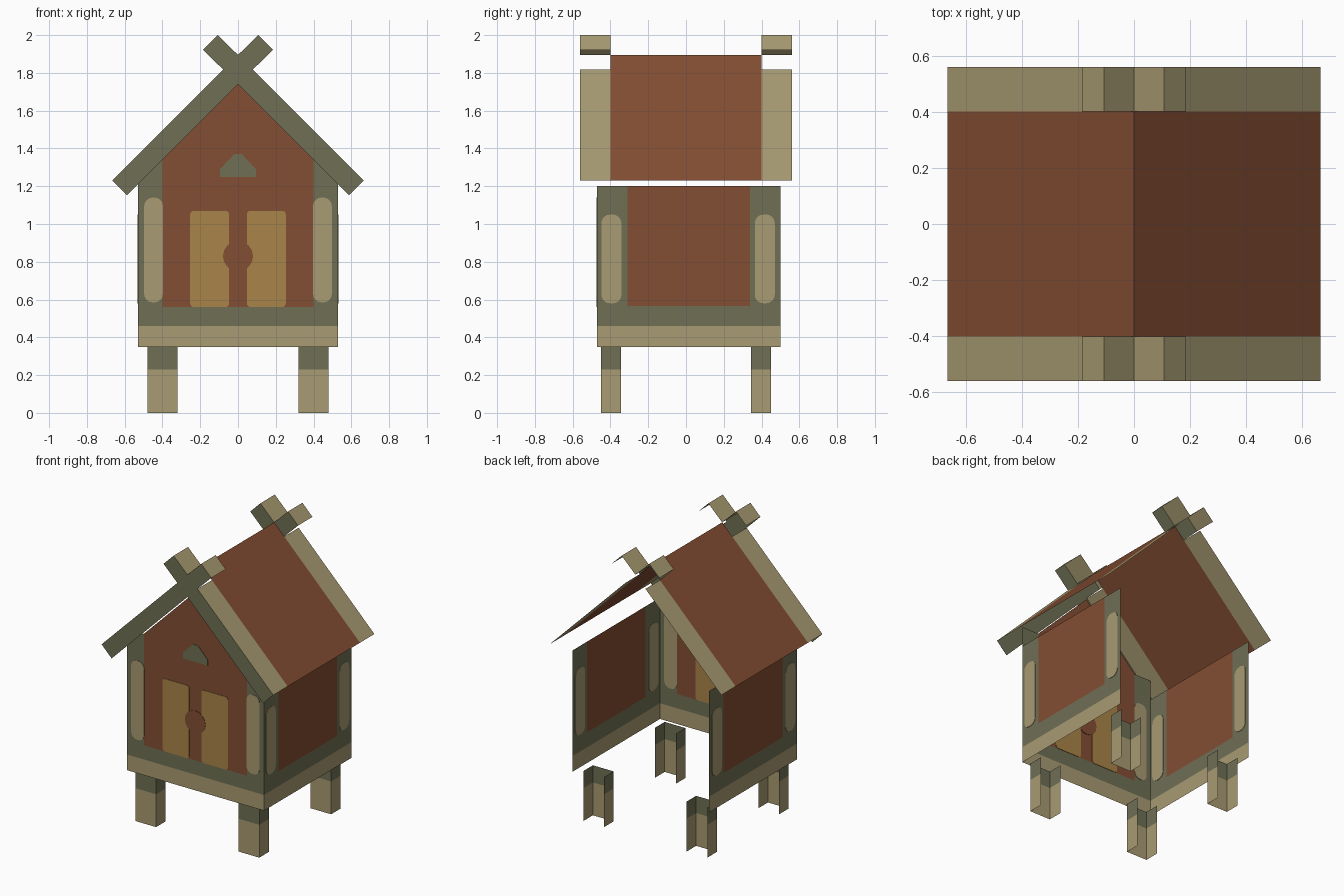
import bpy, bmesh, math
from mathutils import Vector

if "Cube" in bpy.data.objects:
    bpy.data.objects.remove(bpy.data.objects["Cube"])


def material(name, hexa):
    m = bpy.data.materials.new(name)
    lin = []
    for i in (0, 2, 4):
        c = int(hexa[i:i + 2], 16) / 255
        lin.append(c / 12.92 if c <= 0.04045 else ((c + 0.055) / 1.055) ** 2.4)
    m.diffuse_color = (*lin, 1)
    m.use_nodes = True
    m.node_tree.nodes["Principled BSDF"].inputs["Base Color"].default_value = m.diffuse_color
    return m


TAN, OLIVE, RED, OCHRE = range(4)
MATS = [material("tan wood", "A89B72"), material("olive wood", "706F55"),
        material("red brown", "844E33"), material("ochre door", "AA8448")]


def finish(name, bm):
    me = bpy.data.meshes.new(name)
    bm.to_mesh(me)
    bm.free()
    for m in MATS:
        me.materials.append(m)
    ob = bpy.data.objects.new(name, me)
    bpy.context.collection.objects.link(ob)
    return ob


def sheets(name, polys, centre=(0, 0, 1)):
    """Open sheet mesh from (points, colour); faces point away from centre."""
    bm = bmesh.new()
    for pts, col in polys:
        f = bm.faces.new([bm.verts.new(p) for p in pts])
        f.material_index = col
        f.normal_update()
        if f.normal.dot(f.calc_center_median() - Vector(centre)) < 0:
            f.normal_flip()
    bmesh.ops.remove_doubles(bm, verts=bm.verts, dist=0.0005)
    return finish(name, bm)


def plate(name, pts2d, place, col, half=0.003):
    """Thin plate straddling a wall sheet, so it shows on both sides."""
    bm = bmesh.new()
    a = [bm.verts.new(place(u, v, -half)) for u, v in pts2d]
    b = [bm.verts.new(place(u, v, half)) for u, v in pts2d]
    bm.faces.new(a)
    bm.faces.new(b)
    n = len(a)
    for i in range(n):
        bm.faces.new((a[i], a[(i + 1) % n], b[(i + 1) % n], b[i]))
    for f in bm.faces:
        f.material_index = col
    bmesh.ops.recalc_face_normals(bm, faces=bm.faces)
    return finish(name, bm)


def rect(u0, u1, v0, v1):
    return [(u0, v0), (u1, v0), (u1, v1), (u0, v1)]


def rounded(u0, u1, v0, v1, r, steps=4):
    pts = []
    for k, (cu, cv) in enumerate(((u1 - r, v1 - r), (u0 + r, v1 - r),
                                  (u0 + r, v0 + r), (u1 - r, v0 + r))):
        for i in range(steps + 1):
            t = math.pi / 2 * (k + i / steps)
            pts.append((cu + r * math.cos(t), cv + r * math.sin(t)))
    return pts


# front wall with gable
W, YF, YB = 0.53, -0.47, 0.50


def on_front(u, v, d=0):
    return (u, YF + d, v)


front = [(rect(-W, W, 0.35, 0.46), TAN), (rect(-W, W, 0.46, 0.56), OLIVE),
         (rect(-W, -0.4, 0.56, 1.34), OLIVE), (rect(0.4, W, 0.56, 1.34), OLIVE),
         ([(-0.4, 0.56), (0.4, 0.56), (0.4, 1.34), (0, 1.74), (-0.4, 1.34)], RED)]
sheets("front_wall", [([on_front(*p) for p in pts], c) for pts, c in front])

# doors, knob and attic window
for s, side in ((-1, "left"), (1, "right")):
    plate(side + "_door", rounded(s * 0.15 - 0.103, s * 0.15 + 0.103, 0.56, 1.07, 0.02),
          on_front, OCHRE)
    plate(side + "_front_post_panel", rounded(s * 0.447 - 0.05, s * 0.447 + 0.05, 0.585, 1.14, 0.045),
          on_front, TAN)
plate("door_medallion", [(0.08 * math.cos(i * math.pi / 8), 0.83 + 0.08 * math.sin(i * math.pi / 8))
                         for i in range(16)], on_front, RED, 0.0045)
plate("attic_window", [(-0.095, 1.25), (0.095, 1.25), (0.095, 1.29), (0.02, 1.37),
                       (-0.02, 1.37), (-0.095, 1.29)], on_front, OLIVE)

# side walls with post panels
side_faces = [(rect(YF, YB, 0.35, 0.46), TAN), (rect(YF, YB, 0.46, 0.565), OLIVE),
              (rect(YF, -0.31, 0.565, 1.2), OLIVE), (rect(0.34, YB, 0.565, 1.2), OLIVE),
              (rect(-0.31, 0.34, 0.565, 1.2), RED)]
for s, side in ((-1, "left"), (1, "right")):
    def on_side(u, v, d=0, s=s):
        return (s * W + d, u, v)
    sheets(side + "_wall", [([on_side(*p) for p in pts], c) for pts, c in side_faces])
    for y, end in ((-0.395, "front"), (0.417, "back")):
        plate(side + "_wall_" + end + "_panel", rounded(y - 0.053, y + 0.053, 0.58, 1.05, 0.045),
              on_side, TAN)

# legs: open at the back
for sx, side in ((-0.4, "left"), (0.4, "right")):
    for y0, end in ((-0.45, "front"), (0.345, "back")):
        polys = []
        path = [(sx - 0.08, y0 + 0.105), (sx - 0.08, y0), (sx + 0.08, y0), (sx + 0.08, y0 + 0.105)]
        for z0, z1, c in ((0, 0.23, TAN), (0.23, 0.35, OLIVE)):
            for p, q in zip(path, path[1:]):
                polys.append(([(*p, z0), (*q, z0), (*q, z1), (*p, z1)], c))
        sheets(f"{end}_{side}_leg", polys, (sx, y0 + 0.06, 0.17))

# roof slopes
EX, EZ, RZ = 0.665, 1.23, 1.895
sheets("roof", [([(0, -0.4, RZ), (0, 0.4, RZ), (s * EX, 0.4, EZ), (s * EX, -0.4, EZ)], RED)
                for s in (-1, 1)])

# crossed gable beams: profile points for one side, mirrored
T = 0.078
cross = (T, RZ - T)
tip, tip_low = (0.107, 2.0), (0.107 + T, 2.0 - T)
stub = [(0, RZ), tip, tip_low, cross]
arm = [cross, (EX, EZ), (EX - T, EZ - T + 0.025), (0, RZ - 2 * T)]
arm[2] = (EX - T, EZ - T)
for y0, end in ((-0.56, "front"), (0.40, "back")):
    y1 = y0 + 0.16
    polys = []
    for s in (-1, 1):
        for a, b in ((cross, (EX, EZ)), ((0, RZ), tip), (tip, tip_low)):
            polys.append(([(s * a[0], y0, a[1]), (s * b[0], y0, b[1]),
                           (s * b[0], y1, b[1]), (s * a[0], y1, a[1])], TAN))
        polys.append(([(s * x, y0, z) for x, z in stub], OLIVE))
        if end == "front":
            polys.append(([(s * x, y0, z) for x, z in arm], OLIVE))
    if end == "front":
        polys.append(([(0, y0, RZ), (T, y0, RZ - T), (0, y0, RZ - 2 * T), (-T, y0, RZ - T)], OLIVE))
    sheets(end + "_gable_beams", polys, (0, y0 + 0.1, 1))
